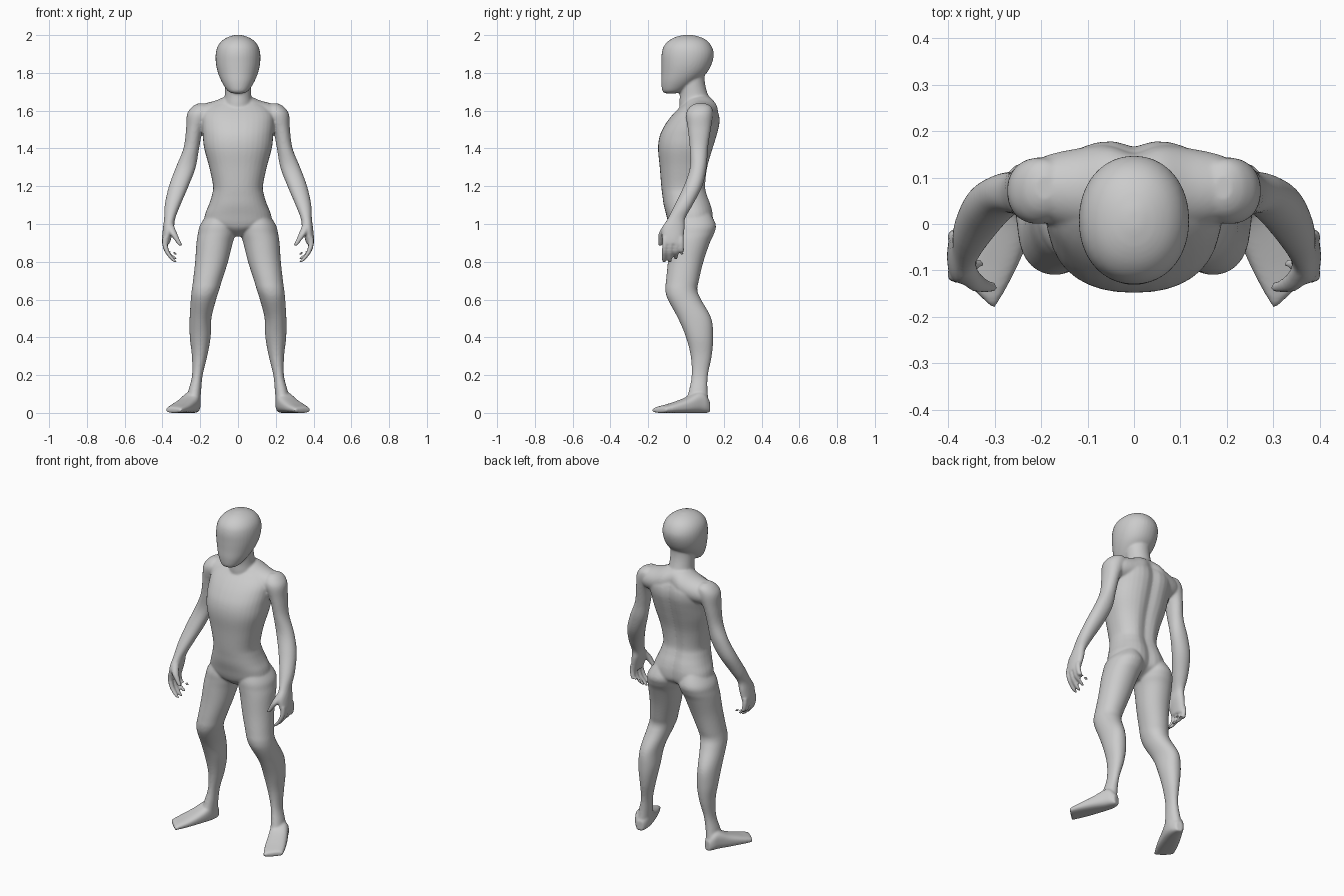
import bpy, bmesh, math
from mathutils import Vector

bm = bmesh.new()
SIDES, STEPS = 36, 5


def smooth_path(keys):
    """Catmull-Rom interpolation of tuples of numbers."""
    out = []
    n = len(keys)
    for i in range(n - 1):
        a, b, c, d = keys[max(i - 1, 0)], keys[i], keys[i + 1], keys[min(i + 2, n - 1)]
        for k in range(STEPS):
            t = k / STEPS
            out.append([0.5 * (2 * q + (r - p) * t + (2 * p - 5 * q + 4 * r - s) * t * t
                               + (3 * q - p - 3 * r + s) * t ** 3)
                        for p, q, r, s in zip(a, b, c, d)])
    out.append(list(keys[-1]))
    return out


def loft(rings, power=2.0, side=1, shape=None):
    """Closed skin through superellipse rings given as (centre, u, v)."""
    loops = []
    for c, u, v in rings:
        loop = []
        for i in range(SIDES):
            a = 2 * math.pi * i / SIDES
            ca, sa = math.cos(a), math.sin(a)
            p = (Vector(c) + Vector(u) * math.copysign(abs(ca) ** (2 / power), ca)
                 + Vector(v) * math.copysign(abs(sa) ** (2 / power), sa))
            if shape:
                p = shape(p)
            loop.append(bm.verts.new((p.x * side, p.y, p.z)))
        loops.append(loop)
    for a, b in zip(loops, loops[1:]):
        for i in range(SIDES):
            j = (i + 1) % SIDES
            bm.faces.new((a[i], a[j], b[j], b[i]))
    bm.faces.new(loops[0][::-1])
    bm.faces.new(loops[-1])


def level_rings(keys):
    """Horizontal rings from (z, x_min, x_max, y_front, y_back)."""
    return [(((x0 + x1) / 2, (y0 + y1) / 2, z), ((x1 - x0) / 2, 0, 0), (0, (y1 - y0) / 2, 0))
            for z, x0, x1, y0, y1 in smooth_path(keys)]


def centred(keys):
    return level_rings([(z, -w, w, f, b) for z, w, f, b in keys])


def spine(p):
    # groove down the middle of the back
    if p.y > 0.03:
        fade = max(0, min(1, (1.68 - p.z) / 0.1))
        p.y -= 0.018 * fade * math.exp(-(p.x / 0.035) ** 2)
    return p


# torso
loft(centred([(.935, .03, -.03, .06), (.97, .11, -.075, .12), (1.0, .175, -.092, .145),
              (1.05, .175, -.105, .148), (1.1, .155, -.118, .138), (1.15, .139, -.125, .12),
              (1.2, .132, -.131, .11), (1.3, .152, -.139, .12), (1.4, .179, -.148, .148),
              (1.47, .187, -.138, .169), (1.53, .192, -.108, .183), (1.58, .19, -.07, .18),
              (1.62, .16, -.03, .158), (1.65, .10, 0, .13)]), 2.3, 1, spine)
# neck
loft(centred([(1.55, .085, -.03, .15), (1.63, .08, -.035, .145), (1.68, .07, -.033, .118),
              (1.75, .069, -.035, .1), (1.82, .07, -.03, .1)]))
# head
loft(centred([(1.692, .03, -.11, -.05), (1.705, .055, -.125, -.01), (1.75, .085, -.131, .055),
              (1.8, .106, -.13, .11), (1.85, .117, -.13, .137), (1.9, .118, -.129, .147),
              (1.94, .108, -.118, .136), (1.97, .085, -.092, .112), (1.99, .052, -.055, .075),
              (2.001, .015, -.01, .03)]), 2.1)

LEG = [(1.08, .04, .14, -.06, .115), (1.0, .008, .198, -.085, .157), (.95, .012, .212, -.088, .149),
       (.9, .028, .22, -.09, .126), (.8, .053, .227, -.096, .092), (.7, .085, .238, -.106, .068),
       (.65, .1, .245, -.109, .06), (.6, .116, .25, -.096, .08), (.5, .141, .256, -.042, .134),
       (.4, .145, .255, 0, .144), (.3, .163, .244, .025, .136), (.2, .187, .243, .03, .116),
       (.12, .195, .262, .016, .114), (.06, .2, .275, 0, .12), (.02, .205, .275, 0, .12)]
# inner edge, outer edge, height
FOOT = [(.21, .118, .25, .13, .06), (.198, .08, .272, .11, .1), (.203, .03, .29, .08, .11),
        (.225, -.03, .325, .02, .078), (.255, -.1, .36, -.05, .052),
        (.29, -.165, .38, -.1, .034), (.302, -.183, .381, -.107, .024)]
ARM = [(1.638, .175, .212, .05, .105), (1.62, .145, .243, .02, .135), (1.58, .14, .27, 0, .143),
       (1.5, .185, .275, .01, .131), (1.4, .206, .289, .02, .116), (1.3, .224, .329, .021, .109),
       (1.2, .262, .366, -.012, .086), (1.1, .305, .388, -.06, .035), (1.03, .332, .391, -.096, -.004),
       (.98, .339, .397, -.126, -.007), (.93, .352, .402, -.127, -.013), (.895, .362, .402, -.12, -.018)]
# x, depth radius, centre height, height radius
SHOULDER = [(.0, .09, 1.6, .09), (.06, .095, 1.595, .083), (.12, .088, 1.578, .075),
            (.19, .072, 1.57, .064), (.235, .045, 1.57, .04)]
FINGERS = [(-.111, -.116, .797), (-.081, -.085, .797), (-.051, -.053, .812), (-.026, -.022, .838)]


def digit(points, side):
    loft([((x, y, z), (r, 0, 0), (0, r, 0)) for x, y, z, r in smooth_path(points)], 2, side)


for s in (1, -1):
    # legs, arms
    loft(level_rings(LEG), 2.1, s)
    loft(level_rings(ARM), 2.1, s)
    # feet
    loft([(((a + c) / 2, (b + d) / 2, h / 2), ((c - a) / 2, (d - b) / 2, 0), (0, 0, h / 2))
          for a, b, c, d, h in smooth_path(FOOT)], 2.8, s)
    # shoulder girdle
    loft([((x, .075, z), (0, d, 0), (0, 0, h)) for x, d, z, h in smooth_path(SHOULDER)], 2, s, spine)
    # fingers and thumb
    for y0, y1, tip in FINGERS:
        digit([(.384, y0, .93, .014), (.387, y0, .895, .0145), (.374, (y0 + y1) / 2, .85, .0135),
               (.345, y1, tip + .015, .012), (.33, y1, tip, .009)], s)
    digit([(.362, -.095, 1.0, .02), (.345, -.122, .955, .021), (.322, -.133, .915, .015),
           (.303, -.136, .885, .011)], s)

bmesh.ops.recalc_face_normals(bm, faces=bm.faces)
mesh = bpy.data.meshes.new("body")
bm.to_mesh(mesh)
bm.free()
body = bpy.data.objects.new("body", mesh)
bpy.context.collection.objects.link(body)

# fuse the parts into one soft skin
fuse = body.modifiers.new("fuse", 'REMESH')
fuse.mode = 'VOXEL'
fuse.voxel_size = 0.006
fuse.use_smooth_shade = True
soften = body.modifiers.new("soften", 'SMOOTH')
soften.factor = 0.5
soften.iterations = 7
